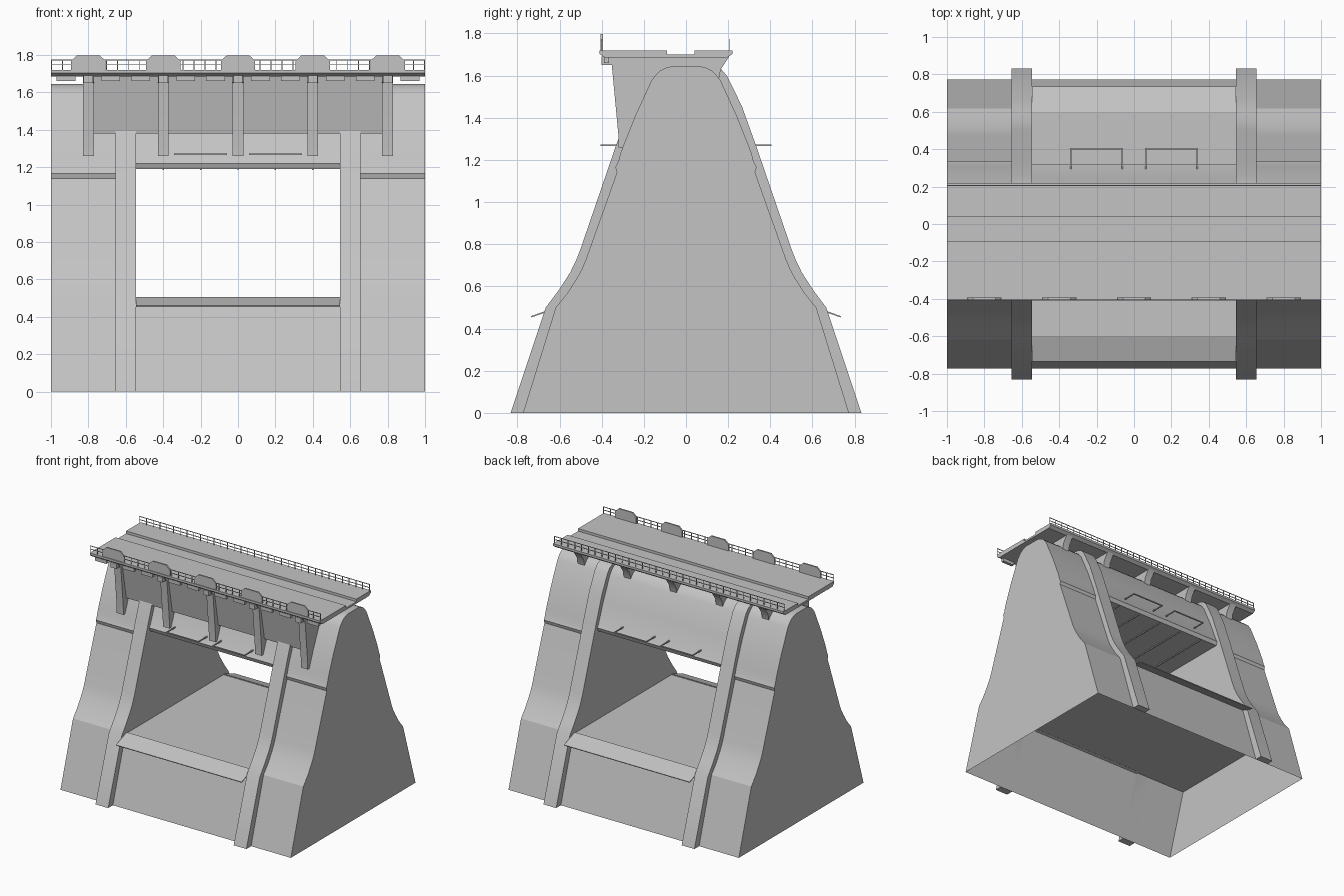
import bpy, bmesh, math

if "Cube" in bpy.data.objects:
    bpy.data.objects.remove(bpy.data.objects["Cube"], do_unlink=True)

concrete = bpy.data.materials.new("concrete_grey")
concrete.use_nodes = True
GREY = (0.55, 0.55, 0.55, 1)
concrete.diffuse_color = GREY
concrete.node_tree.nodes["Principled BSDF"].inputs["Base Color"].default_value = GREY


def finish(name, bm):
    bmesh.ops.recalc_face_normals(bm, faces=bm.faces)
    mesh = bpy.data.meshes.new(name)
    bm.to_mesh(mesh)
    bm.free()
    mesh.materials.append(concrete)
    for p in mesh.polygons:
        p.use_smooth = True
    mesh.set_sharp_from_angle(angle=math.radians(28))
    ob = bpy.data.objects.new(name, mesh)
    bpy.context.collection.objects.link(ob)
    return ob


def prism(name, pts, a, b, axis="x", closed=True):
    """Extrude a profile from a to b; open profiles skip the last edge."""
    bm = bmesh.new()
    place = (lambda t, p: (t, p[0], p[1])) if axis == "x" else (lambda t, p: (p[0], t, p[1]))
    ra = [bm.verts.new(place(a, p)) for p in pts]
    rb = [bm.verts.new(place(b, p)) for p in pts]
    bm.faces.new(ra)
    bm.faces.new(rb[::-1])
    n = len(pts)
    for i in range(n if closed else n - 1):
        j = (i + 1) % n
        bm.faces.new((ra[i], ra[j], rb[j], rb[i]))
    return finish(name, bm)


def boxes(name, specs):
    """One object from (x0, x1, y0, y1, z0, z1) boxes."""
    bm = bmesh.new()
    for x0, x1, y0, y1, z0, z1 in specs:
        vs = bmesh.ops.create_cube(bm, size=1)["verts"]
        for v in vs:
            v.co = (x1 if v.co.x > 0 else x0, y1 if v.co.y > 0 else y0, z1 if v.co.z > 0 else z0)
    return finish(name, bm)


def both(half):
    """Full arch from its back half, listed from the ground up."""
    return half + [(-y, z) for y, z in reversed(half)]


FLOOR, LINTEL, OPEN = 0.5, 1.19, 0.545
foot = [(0.773, 0), (0.618, FLOOR)]
haunch = [(0.618, FLOOR), (0.565, 0.565), (0.52, 0.635), (0.495, 0.68), (0.476, 0.725),
          (0.328, 1.14), (0.335, 1.165)]
crown = [(0.322, LINTEL), (0.308, 1.24), (0.245, 1.40), (0.165, 1.575), (0.145, 1.602),
         (0.12, 1.625), (0.09, 1.639), (0.06, 1.645)]
rib_line = [(0.832, 0), (0.665, FLOOR), (0.605, 0.58), (0.55, 0.665), (0.523, 0.72),
            (0.503, 0.77), (0.335, 1.26), (0.265, 1.455), (0.195, 1.598), (0.165, 1.633),
            (0.125, 1.65), (0.07, 1.655)]

# Hollow base, open below, with the passage floor on top
prism("base_shell", both(foot), -1, 1, closed=False)

# Solid end blocks, raised ribs beside the opening
body = both(haunch + crown)
inner = both(foot + haunch[1:] + crown)
for s, side in ((-1, "right"), (1, "left")):
    prism("end_block_" + side, body, s * OPEN, s * 1.0, closed=False)
    prism("rib_" + side, both(rib_line) + inner[::-1], s * OPEN, s * 0.655)

# Arched block above the opening, with thin ceiling seams
prism("upper_block", both([(0.31, LINTEL), (0.322, 1.22)] + crown[1:]), -OPEN, OPEN)
boxes("ceiling_seams", [(x - 0.004, x + 0.004, -0.3, 0.3, LINTEL - 0.006, LINTEL + 0.01)
                        for x in (-0.4, -0.2, 0, 0.2, 0.4)])

# Sloping lips and bar loops, front and back
bars = []
for s, side in ((-1, "front"), (1, "back")):
    lip = [(0.6, 0.507), (0.735, 0.459), (0.733, 0.453), (0.6, 0.499)]
    prism("lip_" + side, [(s * y, z) for y, z in lip], -OPEN, OPEN)
    r = 0.004
    for c in (-0.2, 0.2):
        x0, x1 = c - 0.138, c + 0.138
        y0, y1 = sorted((s * 0.29, s * 0.405))
        bars += [(x - r, x + r, y0, y1, 1.266, 1.274) for x in (x0, x1)]
        bars.append((x0, x1, s * 0.402 - r, s * 0.402 + r, 1.266, 1.274))
boxes("bar_loops", bars)

# Road deck with a shallow central channel
prism("deck", [(-0.41, 1.72), (-0.09, 1.72), (-0.09, 1.70), (0.04, 1.70), (0.04, 1.72),
               (0.22, 1.72), (0.22, 1.703), (0.195, 1.685), (-0.385, 1.685), (-0.41, 1.703)], -1, 1)

# Sloping wall under the front of the deck
prism("front_wall", [(-0.34, 1.69), (-0.285, 1.38), (-0.24, 1.38), (-0.15, 1.55), (-0.15, 1.69)],
      -0.81, 0.81)

# Piers with cross beams, edge plates and trapezoid panels
pier = [(-0.385, 1.69), (-0.365, 1.655), (-0.352, 1.65), (-0.32, 1.31), (-0.32, 1.26), (-0.27, 1.26),
        (-0.12, 1.6), (0.13, 1.6), (0.155, 1.575), (0.165, 1.63), (0.205, 1.69)]
plates = []
for i in range(5):
    c = (i - 2) * 0.4
    prism(f"pier_{i + 1}", pier, c - 0.029, c + 0.029)
    panel = [(c - 0.092, 1.715), (c - 0.092, 1.768), (c - 0.06, 1.798),
             (c + 0.06, 1.798), (c + 0.092, 1.768), (c + 0.092, 1.715)]
    prism(f"edge_panel_{i + 1}", panel, -0.405, -0.393, axis="y")
    for d in (-0.12, 0.12):
        plates.append((c + d - 0.05, c + d + 0.05, -0.39, -0.365, 1.66, 1.69))
    plates.append((c - 0.025, c + 0.025, -0.4, -0.35, 1.65, 1.69))
boxes("edge_plates", plates)

# Railings along both deck edges
for y, side in ((-0.402, "front"), (0.205, "back")):
    h, top = 0.0022, 1.772
    rail = [(-1, 1, y - h, y + h, z - h, z + h) for z in (1.747, top)]
    count = 34
    for i in range(count + 1):
        x = -0.997 + i * 1.994 / count
        rail.append((x - h, x + h, y - h, y + h, 1.715, top))
    boxes("railing_" + side, rail)
